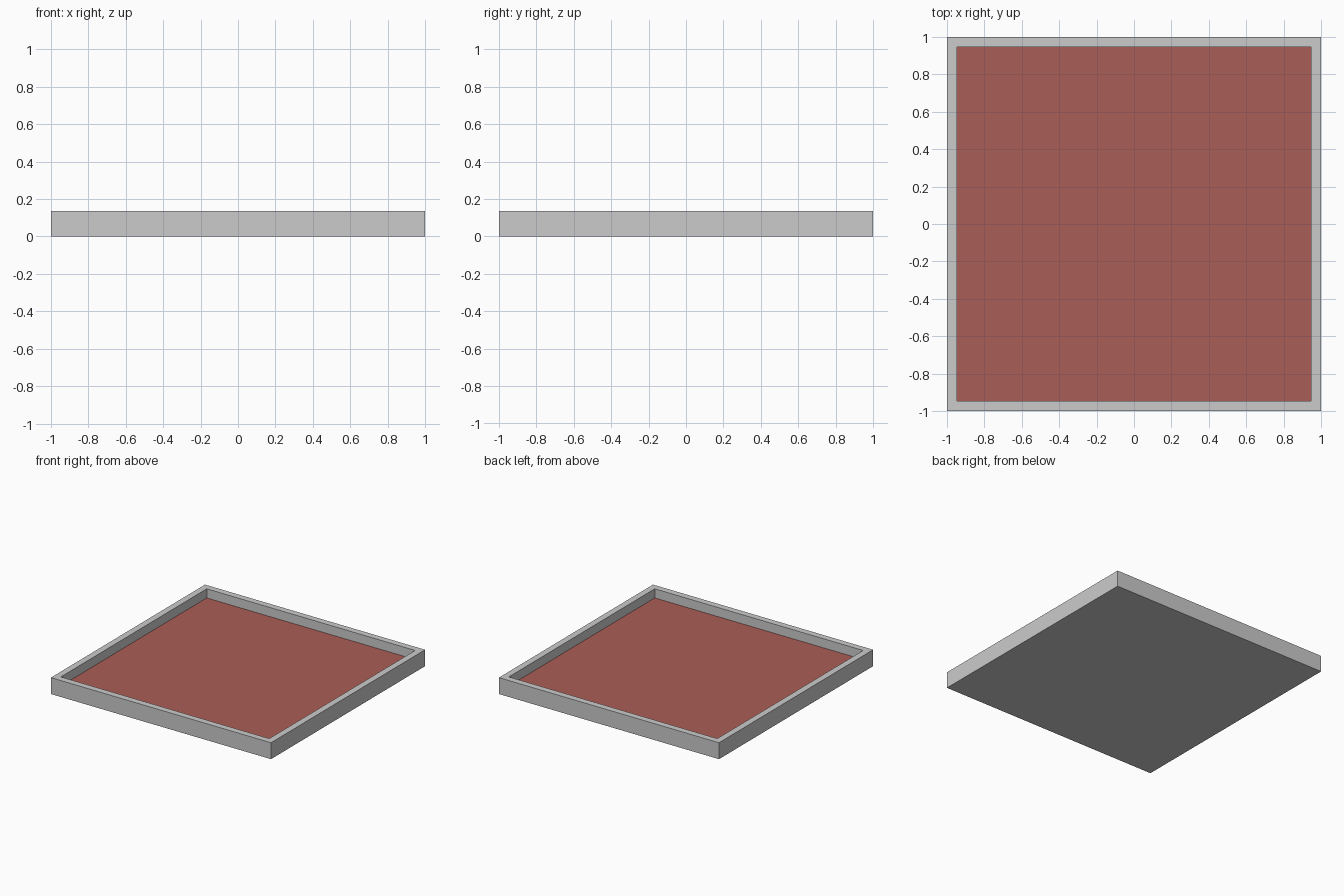
import bpy, bmesh
from mathutils import Vector

if "Cube" in bpy.data.objects:
    bpy.data.objects.remove(bpy.data.objects["Cube"])

HEIGHT, RIM, FLOOR = 0.135, 0.075, 0.06

red = bpy.data.materials.new("red_floor")
red.diffuse_color = (0.40, 0.11, 0.092, 1)
red.use_nodes = True
red.node_tree.nodes["Principled BSDF"].inputs["Base Color"].default_value = red.diffuse_color

# Crack junctions in plan: capitals are inside, the rest lie on the border
P = {
    "A": (-.12, -.03), "B": (.29, .71), "C": (.79, .62), "D": (.52, -.33),
    "E": (-.28, -.78), "F": (-.79, .17), "G": (-.59, .81), "H": (.79, -.78),
    "I": (.55, -.50),
    "t1": (-.72, 1), "t2": (-.36, 1), "t3": (.29, 1),
    "r1": (1, .77), "r2": (1, .49), "r3": (1, -.27), "r4": (1, -.77),
    "b1": (-.88, -1), "b2": (-.28, -1), "b3": (.52, -1), "b4": (.71, -1),
    "l1": (-1, .12), "l2": (-1, -.72), "l3": (-1, -.90),
    "tl": (-1, 1), "tr": (1, 1), "bl": (-1, -1), "br": (1, -1),
}

# Convex shard outlines, counter-clockwise
SHARDS = {
    "back_middle": "A B t3 t2 G F",
    "right_middle": "A D r3 r2 C B",
    "left_middle": "A F l1 l2 E",
    "front_middle": "A E b2 b3 I D",
    "front_right": "D I H r4 r3",
    "front_right_wedge": "I b3 b4 H",
    "front_right_corner": "H b4 br r4",
    "front_left": "E l2 l3 b1 b2",
    "front_left_corner": "l3 bl b1",
    "back_left_corner": "l1 F G t1 tl",
    "back_left_wedge": "G t2 t1",
    "back_right_corner": "B C r1 tr t3",
    "right_wedge": "C r2 r1",
}


def make_tray():
    """Whole square tray: box with an inset, sunken red floor."""
    bm = bmesh.new()
    bmesh.ops.create_cube(bm, size=2)
    for v in bm.verts:
        v.co.z = HEIGHT if v.co.z > 0 else 0
    bm.normal_update()
    top = max(bm.faces, key=lambda f: f.calc_center_median().z)
    bmesh.ops.inset_region(bm, faces=[top], thickness=RIM)
    sunk = bmesh.ops.extrude_face_region(bm, geom=[top])["geom"]
    if top.is_valid:
        bmesh.ops.delete(bm, geom=[top], context='FACES_ONLY')
    for g in sunk:
        if isinstance(g, bmesh.types.BMVert):
            g.co.z = FLOOR
        elif isinstance(g, bmesh.types.BMFace):
            g.material_index = 1
    bmesh.ops.recalc_face_normals(bm, faces=bm.faces[:])
    return bm


def cut(bm, a, b):
    """Keep the tray left of the vertical plane through a-b and cap the cut."""
    d = b - a
    bmesh.ops.bisect_plane(bm, geom=bm.verts[:] + bm.edges[:] + bm.faces[:],
                           dist=1e-5, plane_co=(a.x, a.y, 0),
                           plane_no=(d.y, -d.x, 0), clear_outer=True)
    rim = [e for e in bm.edges if e.is_boundary]
    for f in bmesh.ops.holes_fill(bm, edges=rim, sides=0)["faces"]:
        f.material_index = 0


def on_border(a, b):
    return any(abs(a[i]) == 1 and a[i] == b[i] for i in (0, 1))


# Break the tray into its shards
for name, outline in SHARDS.items():
    pts = [Vector(P[k]) for k in outline.split()]
    # orient counter-clockwise
    if sum(p.cross(q) for p, q in zip(pts, pts[1:] + pts[:1])) < 0:
        pts.reverse()
    bm = make_tray()
    for a, b in zip(pts, pts[1:] + pts[:1]):
        if not on_border(a, b):
            cut(bm, a, b)
    bmesh.ops.recalc_face_normals(bm, faces=bm.faces[:])
    me = bpy.data.meshes.new("tray_" + name)
    bm.to_mesh(me)
    bm.free()
    me.materials.append(None)
    me.materials.append(red)
    bpy.context.collection.objects.link(bpy.data.objects.new("tray_" + name, me))
